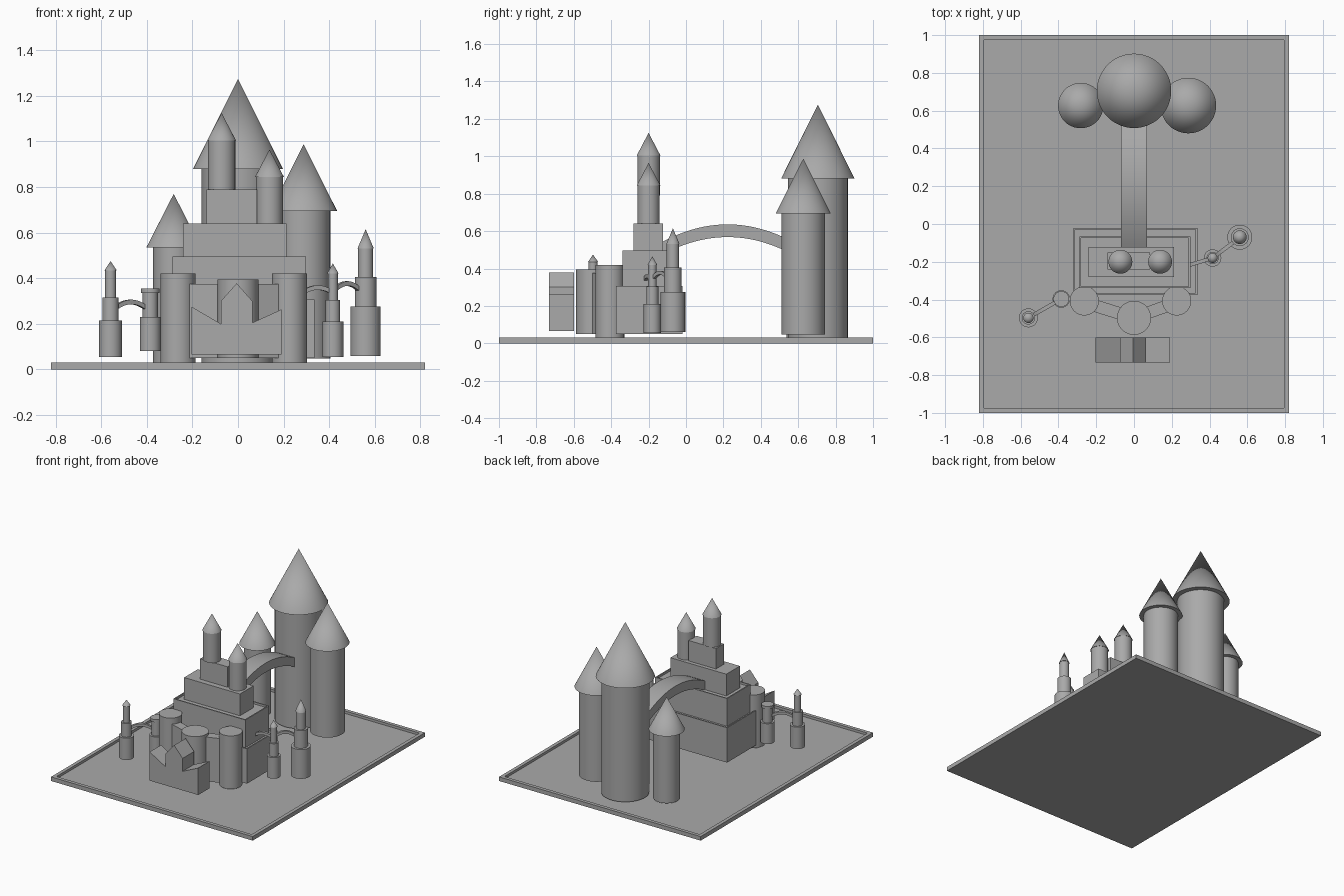
import bpy, bmesh, math
from mathutils import Vector

cube = bpy.data.objects.get("Cube")
if cube:
    bpy.data.objects.remove(cube, do_unlink=True)

stone = bpy.data.materials.new("grey stone")
stone.use_nodes = True
GREY = (0.4, 0.4, 0.4, 1)
stone.diffuse_color = GREY
stone.node_tree.nodes["Principled BSDF"].inputs["Base Color"].default_value = GREY


def finish(name, bm, smooth=False):
    bmesh.ops.recalc_face_normals(bm, faces=bm.faces)
    mesh = bpy.data.meshes.new(name)
    bm.to_mesh(mesh)
    bm.free()
    mesh.materials.append(stone)
    obj = bpy.data.objects.new(name, mesh)
    bpy.context.collection.objects.link(obj)
    if smooth:
        bpy.ops.object.select_all(action='DESELECT')
        obj.select_set(True)
        bpy.context.view_layer.objects.active = obj
        bpy.ops.object.shade_smooth_by_angle(angle=math.radians(30))
    return obj


def box(name, x, y, z, rim=0, depth=0):
    """Box from (min, max) ranges, with an optional sunken top inside a rim."""
    bm = bmesh.new()
    bmesh.ops.create_cube(bm, size=1)
    for v in bm.verts:
        v.co = [r[0] if c < 0 else r[1] for c, r in zip(v.co, (x, y, z))]
    if rim:
        bm.normal_update()
        top = max(bm.faces, key=lambda f: f.calc_center_median().z)
        bmesh.ops.inset_region(bm, faces=[top], thickness=rim)
        res = bmesh.ops.extrude_discrete_faces(bm, faces=[top])
        for v in res["faces"][0].verts:
            v.co.z -= depth
    return finish(name, bm)


def tower(name, x, y, profile, roof=None, sides=48):
    """Stacked drums (radius, bottom, top) with an optional cone roof."""
    bm = bmesh.new()
    parts = [(r, r, a, b) for r, a, b in profile]
    if roof:
        parts.append((roof[0], 0, roof[1], roof[2]))
    for r1, r2, a, b in parts:
        new = bmesh.ops.create_cone(bm, cap_ends=True, segments=sides,
                                    radius1=r1, radius2=r2, depth=b - a)
        bmesh.ops.translate(bm, verts=new["verts"], vec=(x, y, (a + b) / 2))
    bmesh.ops.remove_doubles(bm, verts=bm.verts, dist=1e-6)
    return finish(name, bm, True)


def arch(name, start, end, width, thick, rise, steps=16):
    """Arched span; start and end give the underside of each end."""
    a, b = Vector(start), Vector(end)
    side = (b - a).cross(Vector((0, 0, 1))).normalized() * width / 2
    bm = bmesh.new()
    rings = []
    for i in range(steps + 1):
        t = i / steps
        p = a.lerp(b, t)
        p.z += rise * 4 * t * (1 - t)
        up = Vector((0, 0, thick))
        rings.append([bm.verts.new(q) for q in
                      (p - side, p + side, p + side + up, p - side + up)])
    for r, s in zip(rings, rings[1:]):
        for k in range(4):
            n = (k + 1) % 4
            bm.faces.new((r[k], r[n], s[n], s[k]))
    bm.faces.new(rings[0])
    bm.faces.new(rings[-1])
    return finish(name, bm, True)


# Ground slab with a raised border
box("base_plate", (-.82, .82), (-1, 1), (0, .03), .037, .018)

# Stepped keep
box("keep_lower_tier", (-.32, .335), (-.375, -.02), (.05, .306), .012, .015)
box("keep_second_tier", (-.288, .298), (-.34, -.065), (.291, .495), .012, .015)
box("keep_third_tier", (-.242, .212), (-.28, -.122), (.48, .64))
box("keep_top_tier", (-.139, .084), (-.24, -.15), (.64, .79))
tower("keep_turret_tall", -.072, -.2, [(.06, .79, 1.005)], (.063, 1.005, 1.125))
tower("keep_turret_short", .138, -.2, [(.059, .64, .845)], (.063, .845, .965))

# Three great towers at the back
tower("great_tower_centre", 0, .705, [(.16, .027, .88)], (.197, .88, 1.275))
tower("great_tower_right", -.282, .627, [(.09, .03, .535)], (.12, .535, .77))
tower("great_tower_left", .288, .627, [(.117, .048, .695)], (.147, .695, .987))

# Bridge from the keep to the great tower
arch("great_bridge", (0, -.125, .475), (0, .57, .475), .135, .068, .093, 24)

# Curtain wall towers and the walls between them
tower("wall_tower_front", 0, -.497, [(.09, .05, .395)])
for name, x in (("right", -.263), ("left", .226)):
    tower("wall_tower_" + name, x, -.407, [(.077, .03, .42)])
    arch("curtain_wall_" + name, (x, -.415, .05), (0, -.497, .05), .065, .325, 0, 1)

# Gatehouse: a gable between two sloping shoulders, extruded in depth
outline = [(-.205, .065), (.19, .065), (.19, .263), (.063, .205), (.063, .3),
           (-.006, .378), (-.075, .3), (-.075, .2), (-.205, .276)]
bm = bmesh.new()
face = bm.faces.new([bm.verts.new((x, -.733, z)) for x, z in outline])
out = bmesh.ops.extrude_face_region(bm, geom=[face], use_keep_orig=True)
for v in out["geom"]:
    if isinstance(v, bmesh.types.BMVert):
        v.co.y = -.6
finish("gatehouse", bm)

# Small outlying turrets on the right side
tower("right_outer_turret", -.559, -.497,
      [(.05, .055, .215), (.035, .215, .315), (.024, .315, .435)], (.027, .435, .475))
tower("right_inner_turret", -.385, -.397,
      [(.046, .08, .23), (.033, .23, .335), (.041, .335, .355)])
arch("right_footbridge", (-.535, -.483, .262), (-.408, -.41, .262), .02, .02, .024)

# Small outlying turrets on the left side
tower("left_outer_turret", .56, -.07,
      [(.066, .06, .275), (.047, .275, .405), (.033, .405, .53)], (.036, .53, .615))
tower("left_inner_turret", .416, -.18,
      [(.046, .055, .21), (.032, .21, .305), (.022, .305, .42)], (.026, .42, .465))
arch("left_outer_footbridge", (.43, -.169, .345), (.525, -.098, .345), .02, .02, .022)
arch("left_inner_footbridge", (.297, -.216, .335), (.4, -.185, .335), .02, .02, .014)
